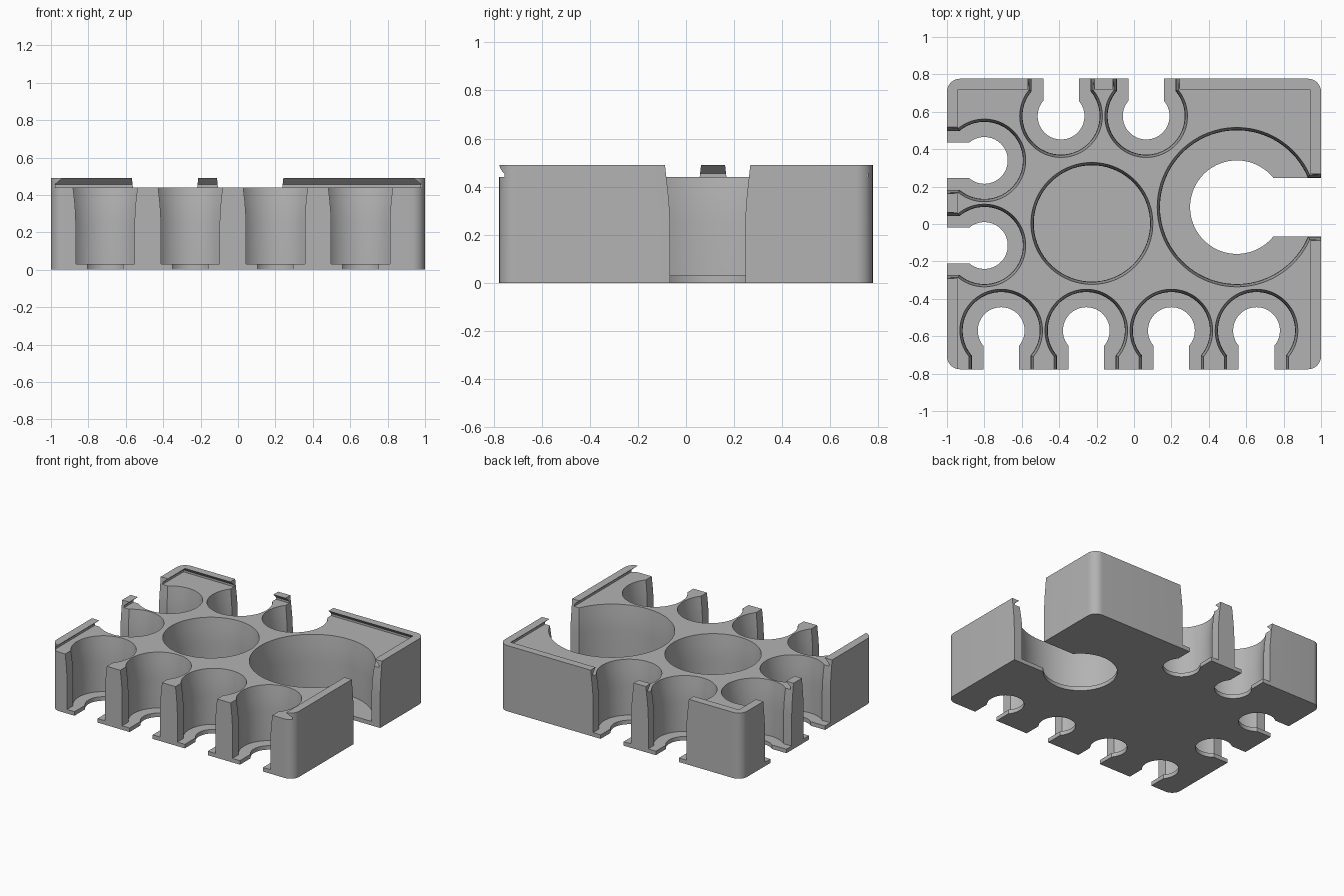
import bpy, bmesh
from math import pi, asin, cos, sin

cube = bpy.data.objects.get("Cube")
if cube:
    bpy.data.objects.remove(cube, do_unlink=True)

grey = bpy.data.materials.new("plain grey")
grey.use_nodes = True
grey.diffuse_color = (0.45, 0.45, 0.45, 1)
grey.node_tree.nodes["Principled BSDF"].inputs["Base Color"].default_value = grey.diffuse_color


def loft(name, rings):
    """Solid skinned through rings of equal point count."""
    bm = bmesh.new()
    loops = [[bm.verts.new(p) for p in ring] for ring in rings]
    for a, b in zip(loops, loops[1:]):
        for i in range(len(a)):
            j = (i + 1) % len(a)
            bm.faces.new((a[i], a[j], b[j], b[i]))
    bm.faces.new(loops[0][::-1])
    bm.faces.new(loops[-1])
    bmesh.ops.recalc_face_normals(bm, faces=bm.faces)
    mesh = bpy.data.meshes.new(name)
    bm.to_mesh(mesh)
    bm.free()
    obj = bpy.data.objects.new(name, mesh)
    bpy.context.collection.objects.link(obj)
    return obj


def keyhole(x, y, z, r, w, turn, steps=72):
    """Circle with an optional slot of half width w leaving in direction turn."""
    if w is None:
        pts = [(r * cos(2 * pi * i / steps), r * sin(2 * pi * i / steps)) for i in range(steps)]
    else:
        a = asin(w / r)
        angles = [a + (2 * pi - 2 * a) * i / steps for i in range(steps + 1)]
        pts = [(r * cos(t), r * sin(t)) for t in angles] + [(0.6, -w), (0.6, w)]
    c, s = cos(turn), sin(turn)
    return [(x + c * u - s * v, y + s * u + c * v, z) for u, v in pts]


def rounded_box(z, hx, hy, r, steps=8):
    ring = []
    for k, (sx, sy) in enumerate(((1, 1), (-1, 1), (-1, -1), (1, -1))):
        for i in range(steps + 1):
            t = pi / 2 * (k + i / steps)
            ring.append((sx * (hx - r) + r * cos(t), sy * (hy - r) + r * sin(t), z))
    return ring


def lid_ring(z, hx, back):
    return [(-hx, -1, z), (hx, -1, z), (hx, back, z), (-hx, back, z)]


# Main block
HX, HY, TOP, LEDGE, FLOOR = 1.0, 0.777, 0.49, 0.44, 0.03
tray = loft("coin_tray", [rounded_box(0, HX, HY, 0.07), rounded_box(TOP, HX, HY, 0.07)])
tray.data.materials.append(grey)

# Undercut channel for a sliding lid, open at the front
cutters = [loft("lid_channel", [lid_ring(LEDGE, 0.98, 0.757), lid_ring(0.455, 0.98, 0.757),
                                lid_ring(TOP, 0.94, 0.72), lid_ring(0.51, 0.92, 0.70)])]

# Pockets: x, y, radius, slot half width, hole radius, hole half width, direction
SMALL = (0.206, 0.157, 0.125, 0.095)
pockets = [(x, -0.57, *SMALL, -pi / 2) for x in (-0.71, -0.255, 0.2, 0.655)]
pockets += [(-0.8, y, *SMALL, pi) for y in (0.34, -0.115)]
pockets += [(x, 0.577, *SMALL, pi / 2) for x in (-0.39, 0.065)]
pockets += [(0.55, 0.09, 0.411, 0.157, 0.25, 0.157, 0),
            (-0.225, 0.003, 0.311, None, None, None, 0)]
FLARE = ((FLOOR, 0), (0.25, 0), (0.31, 0.002), (0.37, 0.007), (LEDGE, 0.015), (0.54, 0.026))

for x, y, r, w, hole_r, hole_w, turn in pockets:
    cutters.append(loft("pocket", [
        keyhole(x, y, z, r + d, None if w is None else w + d, turn) for z, d in FLARE]))
    if hole_r:
        cutters.append(loft("finger_hole", [
            keyhole(x, y, z, hole_r, hole_w, turn) for z in (-0.1, 0.1)]))

# Cut everything out of the block
for cutter in cutters:
    cutter.hide_render = True
    mod = tray.modifiers.new(cutter.name, 'BOOLEAN')
    mod.operation = 'DIFFERENCE'
    mod.solver = 'EXACT'
    mod.object = cutter
bpy.context.view_layer.update()
graph = bpy.context.evaluated_depsgraph_get()
result = bpy.data.meshes.new_from_object(tray.evaluated_get(graph))
tray.modifiers.clear()
tray.data = result
for cutter in cutters:
    bpy.data.objects.remove(cutter, do_unlink=True)

# One colour, smooth curved walls with crisp rims
result.materials.clear()
result.materials.append(grey)
for face in result.polygons:
    face.material_index = 0
bpy.ops.object.select_all(action='DESELECT')
tray.select_set(True)
bpy.context.view_layer.objects.active = tray
bpy.ops.object.shade_smooth_by_angle(angle=pi / 6)
